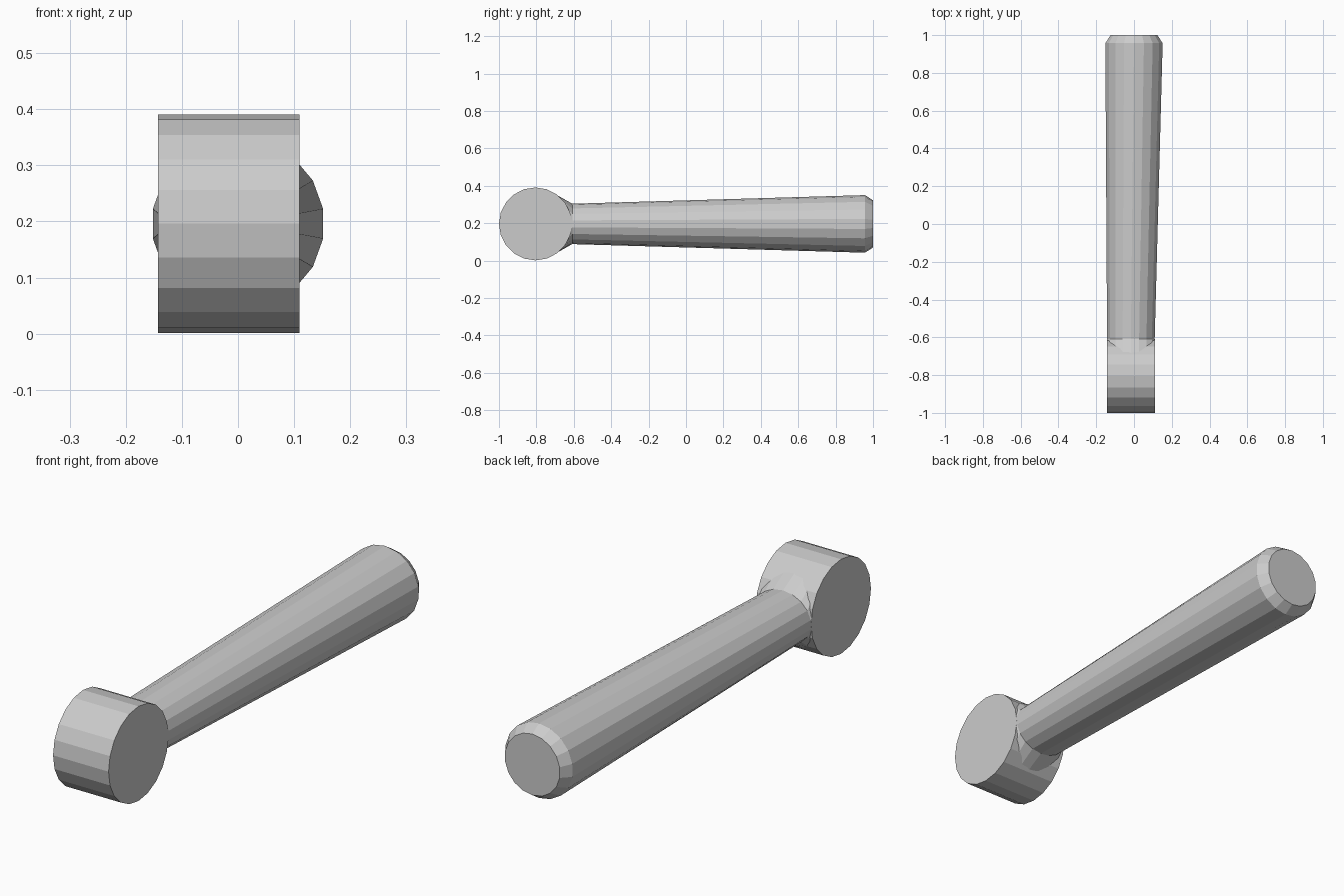
import bpy, bmesh
from math import pi, sin, cos, sqrt

if "Cube" in bpy.data.objects:
    bpy.data.objects.remove(bpy.data.objects["Cube"], do_unlink=True)

grey = bpy.data.materials.new("plain grey")
grey.use_nodes = True
grey.diffuse_color = (0.6, 0.6, 0.6, 1)
grey.node_tree.nodes["Principled BSDF"].inputs["Base Color"].default_value = grey.diffuse_color

MID_Z = 0.196
HUB_Y, HUB_R = -0.805, 0.195
HUB_LEFT, HUB_RIGHT = 0.11, -0.143


def loft(name, rings):
    """Skin a list of point rings and close both ends."""
    bm = bmesh.new()
    loops = [[bm.verts.new(p) for p in ring] for ring in rings]
    n = len(loops[0])
    for a, b in zip(loops, loops[1:]):
        for i in range(n):
            j = (i + 1) % n
            bm.faces.new((a[i], a[j], b[j], b[i]))
    bm.faces.new(loops[0])
    bm.faces.new(loops[-1])
    bmesh.ops.recalc_face_normals(bm, faces=bm.faces)
    mesh = bpy.data.meshes.new(name)
    bm.to_mesh(mesh)
    bm.free()
    mesh.materials.append(grey)
    obj = bpy.data.objects.new(name, mesh)
    bpy.context.collection.objects.link(obj)


# Round hub lying across the model
def hub_ring(x, sides=20):
    angles = [2 * pi * i / sides for i in range(sides)]
    return [(x, HUB_Y + HUB_R * cos(a), MID_Z + HUB_R * sin(a)) for a in angles]


loft("hub", [hub_ring(HUB_RIGHT), hub_ring(HUB_LEFT)])


# Tapered handle: oval neck, round grip, chamfered end
def oval(y, rx, rz, cx=0.0, sides=18):
    angles = [2 * pi * (i + 0.5) / sides for i in range(sides)]
    return [(cx + rx * cos(a), y, MID_Z + rz * sin(a)) for a in angles]


hub_x = (HUB_LEFT + HUB_RIGHT) / 2
neck = oval(-0.608, 0.128, 0.108, hub_x)
loft("handle", [neck, oval(0.957, 0.154, 0.154), oval(1.0, 0.126, 0.126)])

# Flare that spreads the neck onto the curved hub surface
seat = [(x, HUB_Y + sqrt(0.191 ** 2 - (z - MID_Z) ** 2), z)
        for x, _, z in oval(0, 0.128, 0.16, hub_x)]
loft("neck_flare", [seat, neck])
